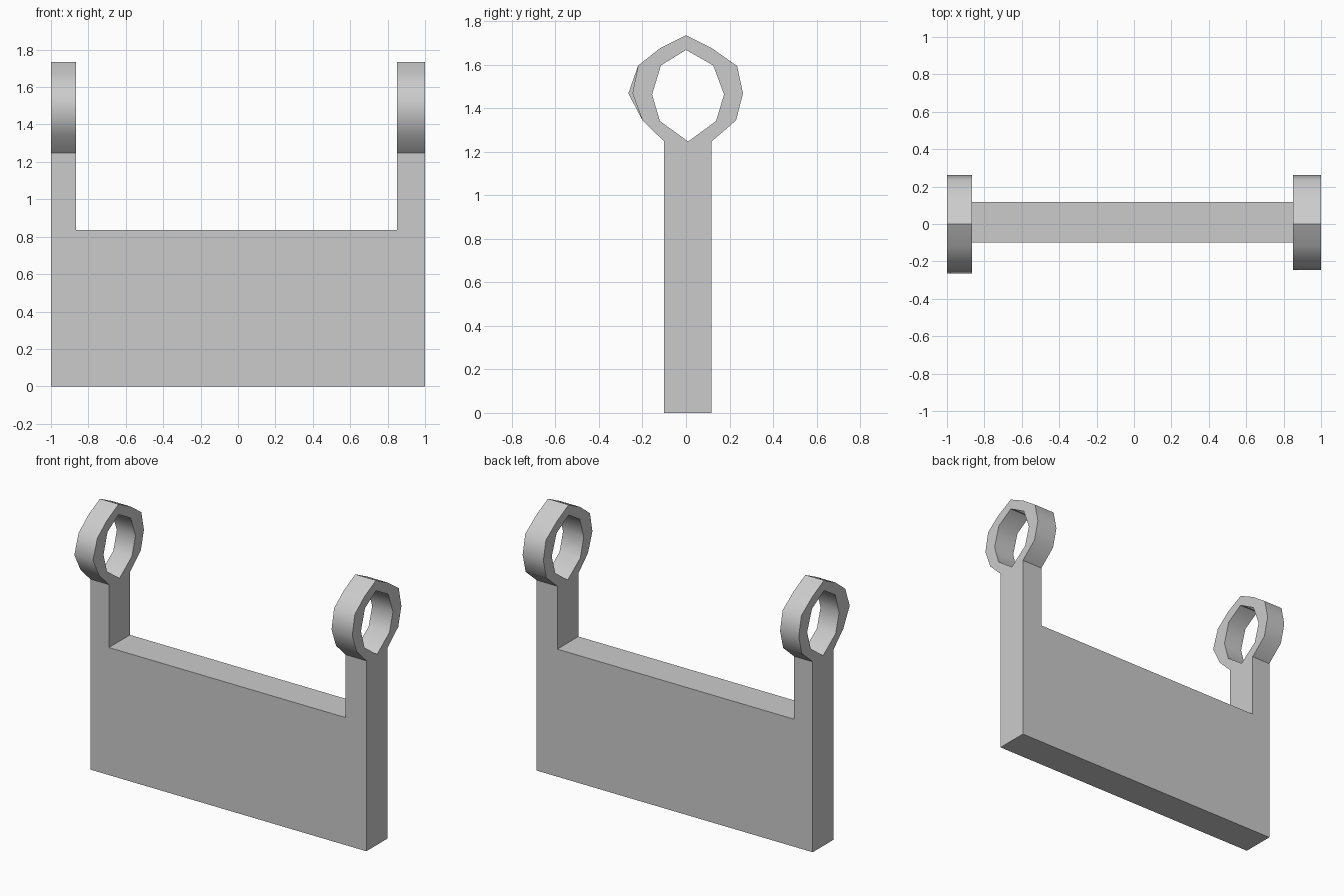
import bpy, bmesh, math

if "Cube" in bpy.data.objects:
    bpy.data.objects.remove(bpy.data.objects["Cube"])


def prism(name, outlines, place, a, b, skip):
    """Extrude 2D outlines from a to b; 'skip' names outline edges left open."""
    bm = bmesh.new()
    for pts in outlines:
        near = [bm.verts.new(place(p, a)) for p in pts]
        far = [bm.verts.new(place(p, b)) for p in pts]
        bm.faces.new(near)
        bm.faces.new(far[::-1])
        for i, p in enumerate(pts):
            j = (i + 1) % len(pts)
            if not skip(p, pts[j]):
                bm.faces.new((near[i], near[j], far[j], far[i]))
    bmesh.ops.remove_doubles(bm, verts=bm.verts[:], dist=1e-5)
    bmesh.ops.recalc_face_normals(bm, faces=bm.faces[:])
    mesh = bpy.data.meshes.new(name)
    bm.to_mesh(mesh)
    bm.free()
    obj = bpy.data.objects.new(name, mesh)
    bpy.context.collection.objects.link(obj)
    return obj


NECK = 1.247              # height where the posts meet the rings
LEFT, RIGHT = -0.865, 0.85  # inner faces of the posts
BACK, FRONT = 0.117, -0.10

# U-shaped plate with two posts (open where the rings sit)
plate = [(-1, 0), (1, 0), (1, NECK), (RIGHT, NECK), (RIGHT, 0.835),
         (LEFT, 0.835), (LEFT, NECK), (-1, NECK)]
prism("u_plate", [plate], lambda p, d: (p[0], d, p[1]), FRONT, BACK,
      lambda p, q: p[1] == q[1] == NECK)

# Faceted rings: two half outlines each, joined at the crown
top_out, top_in, low_in = (0, 1.735), (0, 1.668), (0.01, NECK)
back_half = [low_in, (BACK, NECK), (0.23, 1.344), (0.262, 1.468),
             (0.235, 1.594), (0.12, 1.675), top_out,
             top_in, (0.125, 1.597), (0.175, 1.463), (0.138, 1.341)]


def front_half(reach):
    return [low_in, (FRONT, NECK), (-0.20, 1.344), (-reach, 1.468),
            (-0.22, 1.596), (-0.12, 1.675), top_out,
            top_in, (-0.115, 1.597), (-0.156, 1.463), (-0.12, 1.341)]


def open_edge(p, q):
    return (p == top_out and q == top_in) or p[1] == q[1] == NECK


for name, x0, x1, reach in (("left_ring", -1, LEFT, 0.265),
                            ("right_ring", RIGHT, 1, 0.246)):
    ring = prism(name, [back_half, front_half(reach)],
                 lambda p, d: (d, p[0], p[1]), x0, x1, open_edge)
    ring.data.shade_smooth()
    ring.data.set_sharp_from_angle(angle=math.radians(48))
